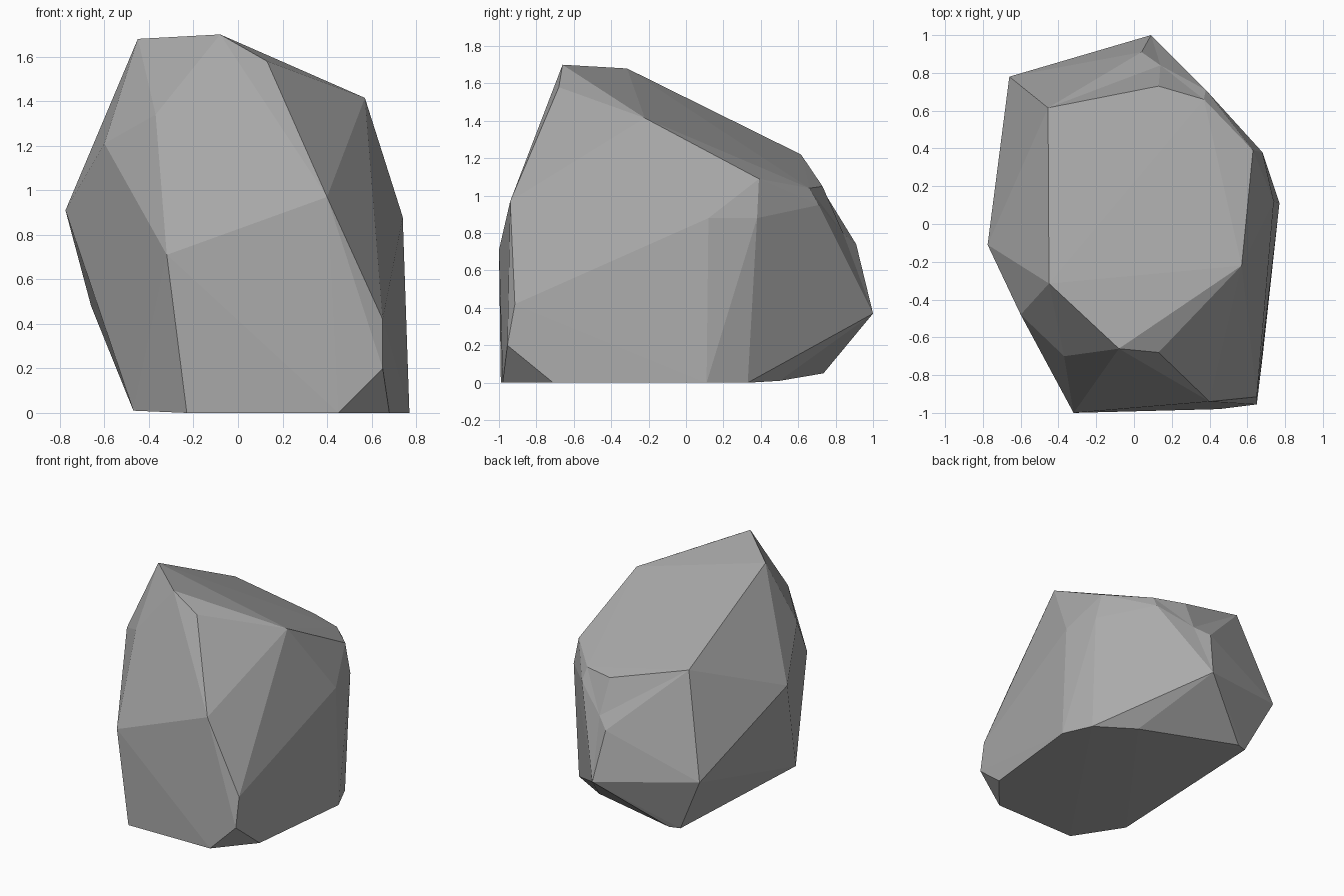
import bpy, bmesh
from mathutils import Vector

if "Cube" in bpy.data.objects:
    bpy.data.objects.remove(bpy.data.objects["Cube"])

# Corner points of the boulder, in rings from the ground up
rings = {
    "base": [(.77, .11, 0), (.68, -.71, 0), (.45, -.98, 0), (-.23, -.99, 0), (-.47, -.65, .01),
             (-.45, .71, .05), (-.37, .735, .05), (.38, .50, .01), (.67, .33, 0)],
    "lower": [(.65, -.955, .20), (.65, -.915, .42), (-.66, .78, .48), (.09, 1.0, .37), (-.32, -1.0, .71)],
    "middle": [(-.775, -.11, .91), (.40, -.94, .97), (.62, -.39, .96), (.74, .12, .88), (.68, .38, .88),
               (.38, .71, .95), (.04, .91, .74)],
    "upper": [(-.60, -.48, 1.21), (-.37, -.70, 1.34), (-.455, .615, 1.22), (.13, .73, 1.05),
              (.37, .66, 1.04), (.63, .39, 1.09)],
    "crown": [(-.45, -.315, 1.68), (-.08, -.66, 1.70), (.13, -.68, 1.58), (.33, -.44, 1.50), (.57, -.22, 1.415)],
}
dent = Vector((.14, .84, .80))      # slightly sunken corner on the back

# Shrink-wrap the points in a hull; the dent is pushed out first, then set back
bm = bmesh.new()
for ring in rings.values():
    for p in ring:
        bm.verts.new(p)
dent_vert = bm.verts.new(dent + Vector((.02, .05, .02)))
bmesh.ops.convex_hull(bm, input=list(bm.verts))
dent_vert.co = dent
bmesh.ops.delete(bm, geom=[v for v in bm.verts if not v.link_faces], context='VERTS')
bmesh.ops.recalc_face_normals(bm, faces=list(bm.faces))

mesh = bpy.data.meshes.new("boulder")
bm.to_mesh(mesh)
bm.free()

# Plain grey stone
stone = bpy.data.materials.new("stone_grey")
stone.diffuse_color = (.40, .40, .40, 1)
stone.use_nodes = True
stone.node_tree.nodes["Principled BSDF"].inputs["Base Color"].default_value = stone.diffuse_color
mesh.materials.append(stone)
boulder = bpy.data.objects.new("boulder", mesh)
bpy.context.collection.objects.link(boulder)
